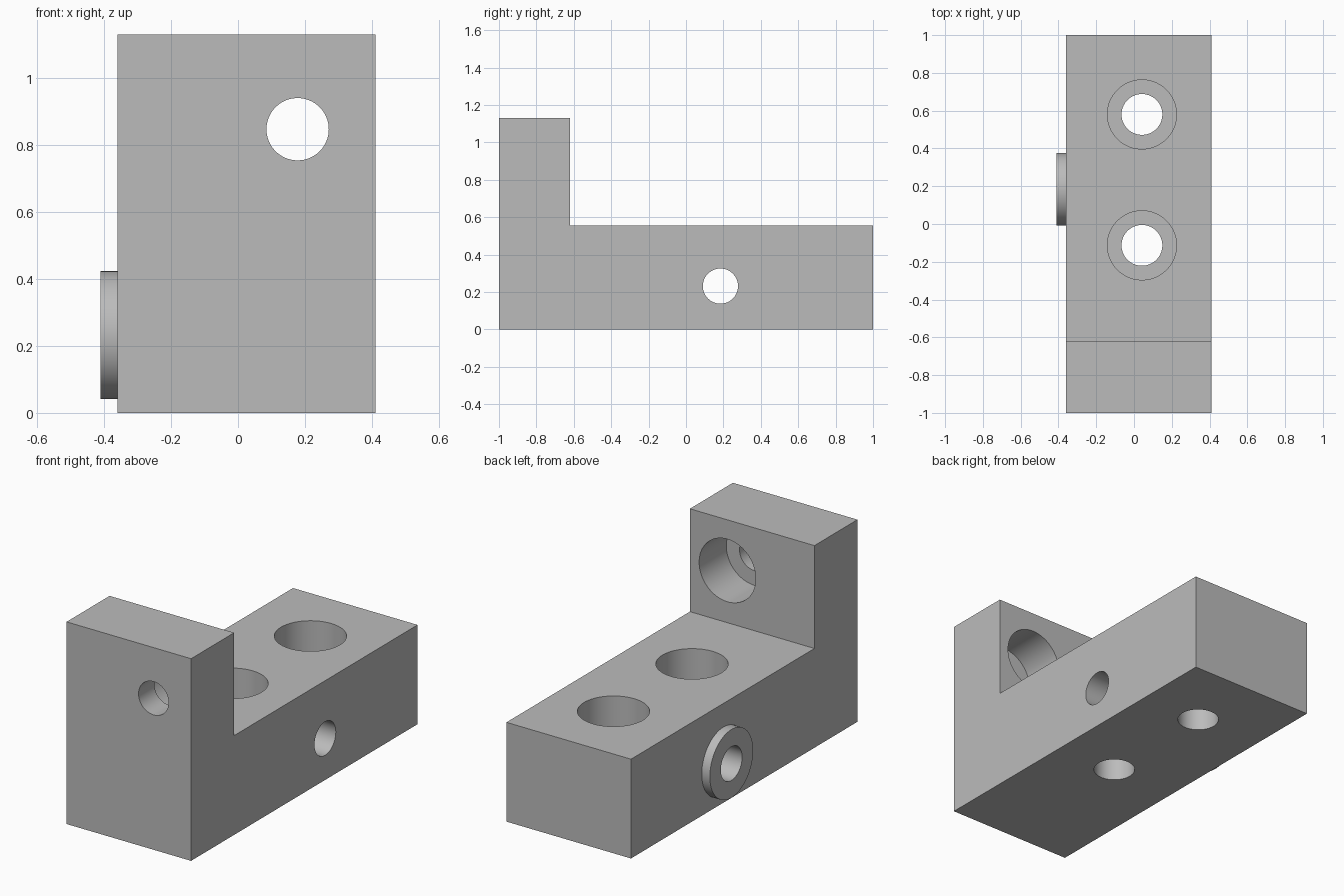
import bpy
import bmesh
from math import pi
from mathutils import Matrix, Vector

cube = bpy.data.objects.get("Cube")
if cube:
    bpy.data.objects.remove(cube, do_unlink=True)

# Single plain grey finish
grey = bpy.data.materials.new("machined_grey")
grey.use_nodes = True
colour = (0.5, 0.5, 0.5, 1)
grey.diffuse_color = colour
grey.node_tree.nodes["Principled BSDF"].inputs["Base Color"].default_value = colour

TURN = {"x": Matrix.Rotation(pi / 2, 4, "Y"),
        "y": Matrix.Rotation(pi / 2, 4, "X"),
        "z": Matrix.Identity(4)}


def add_object(name, bm):
    bmesh.ops.recalc_face_normals(bm, faces=bm.faces)
    mesh = bpy.data.meshes.new(name)
    bm.to_mesh(mesh)
    bm.free()
    mesh.materials.append(grey)
    obj = bpy.data.objects.new(name, mesh)
    bpy.context.collection.objects.link(obj)
    return obj


def cylinder(name, axis, radius, start, end):
    """Round bar along an axis between two points."""
    start, end = Vector(start), Vector(end)
    bm = bmesh.new()
    bmesh.ops.create_cone(bm, cap_ends=True, segments=96, radius1=radius,
                          radius2=radius, depth=(end - start).length,
                          matrix=Matrix.Translation((start + end) / 2) @ TURN[axis])
    return add_object(name, bm)


def boolean(target, tool, operation):
    mod = target.modifiers.new(tool.name, "BOOLEAN")
    mod.operation = operation
    mod.solver = "EXACT"
    mod.object = tool
    bpy.context.view_layer.objects.active = target
    bpy.ops.object.modifier_apply(modifier=mod.name)
    bpy.data.objects.remove(tool, do_unlink=True)


# L-shaped body: side profile extruded across the width
LEFT, RIGHT, BASE, STEP, TOP = -0.36, 0.41, 0.555, -0.62, 1.13
profile = [(-1, 0), (1, 0), (1, BASE), (STEP, BASE), (STEP, TOP), (-1, TOP)]
bm = bmesh.new()
face = bm.faces.new([bm.verts.new((LEFT, y, z)) for y, z in profile])
side = bmesh.ops.extrude_face_region(bm, geom=[face])["geom"]
bmesh.ops.translate(bm, vec=(RIGHT - LEFT, 0, 0),
                    verts=[v for v in side if isinstance(v, bmesh.types.BMVert)])
body = add_object("bracket_body", bm)

# Raised ring around the cross hole
CY, CZ = 0.184, 0.232
boss = cylinder("side_boss", "x", 0.191, (-0.41, CY, CZ), (LEFT + 0.05, CY, CZ))
boolean(body, boss, "UNION")

# Cross hole through body and ring
boolean(body, cylinder("cross_hole", "x", 0.094, (-1, CY, CZ), (1, CY, CZ)), "DIFFERENCE")

# Counterbored mounting holes in the base
DEPTH = 0.24
for y in (0.58, -0.113):
    x = 0.042
    boolean(body, cylinder("base_hole", "z", 0.108, (x, y, -1), (x, y, 1)), "DIFFERENCE")
    boolean(body, cylinder("base_bore", "z", 0.183, (x, y, BASE - DEPTH), (x, y, 1)), "DIFFERENCE")

# Counterbored hole in the upright, opening wide to the back
x, z = 0.178, 0.847
boolean(body, cylinder("upright_hole", "y", 0.093, (x, -2, z), (x, 0, z)), "DIFFERENCE")
boolean(body, cylinder("upright_bore", "y", 0.175, (x, STEP - DEPTH, z), (x, 0, z)), "DIFFERENCE")

# Smooth round walls, crisp edges
bpy.ops.object.select_all(action="DESELECT")
body.select_set(True)
bpy.context.view_layer.objects.active = body
bpy.ops.object.shade_smooth_by_angle(angle=pi / 6)
